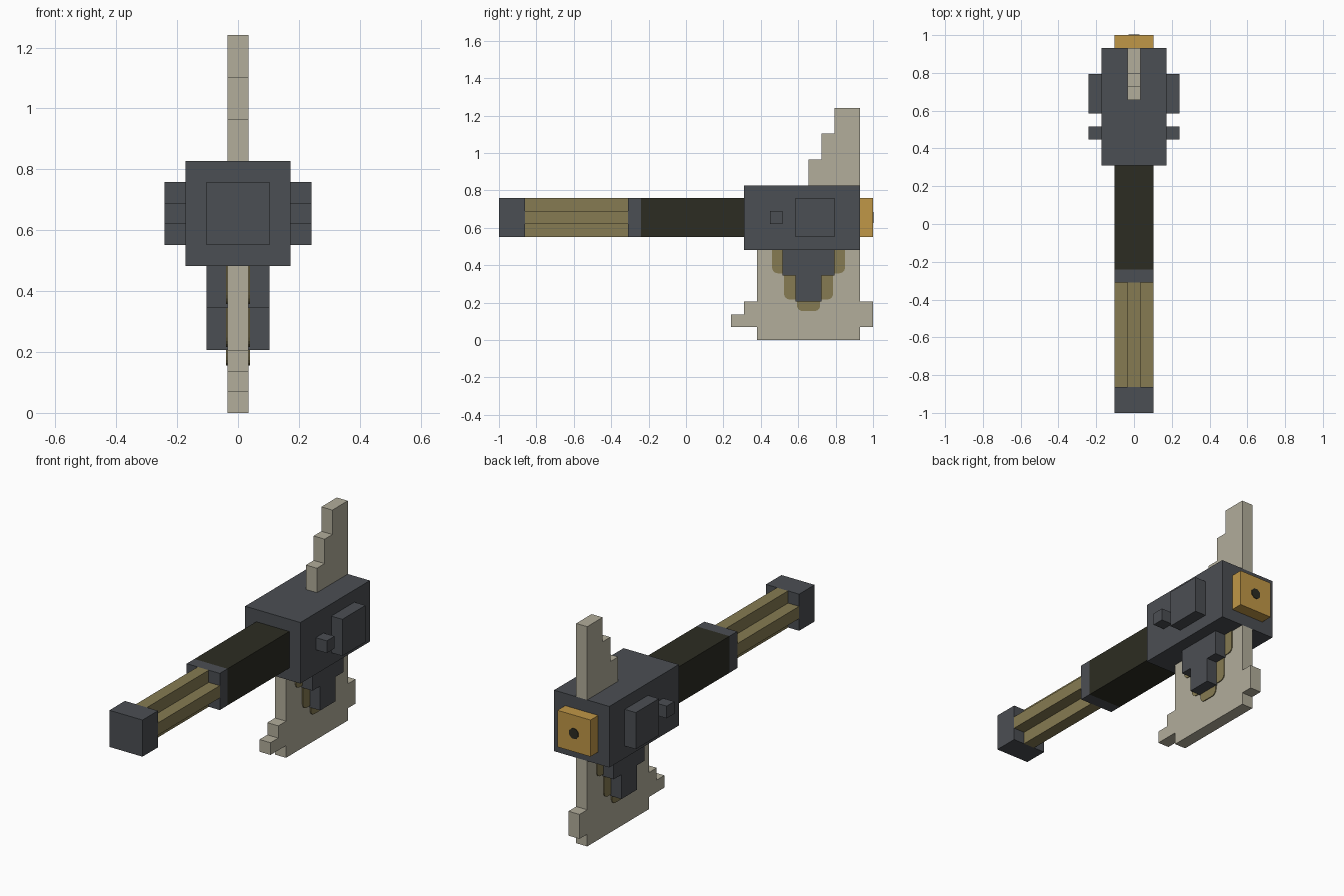
import bpy, bmesh, math
from mathutils import Matrix

if "Cube" in bpy.data.objects:
    bpy.data.objects.remove(bpy.data.objects["Cube"])

U = 2 / 29          # block size the whole design is built on


def srgb(*c):
    return [((v / 255 + 0.055) / 1.055) ** 2.4 for v in c] + [1.0]


def material(name, *c):
    m = bpy.data.materials.new(name)
    m.diffuse_color = srgb(*c)
    m.use_nodes = True
    m.node_tree.nodes["Principled BSDF"].inputs["Base Color"].default_value = m.diffuse_color
    return m


STEEL = material("steel grey", 75, 78, 83)
DARK = material("dark grip", 44, 44, 34)
BRASS = material("dull brass", 134, 123, 82)
BONE = material("bone grey", 178, 173, 155)
GOLD = material("gold", 192, 151, 71)


def finish(name, bm, mat):
    bmesh.ops.recalc_face_normals(bm, faces=bm.faces)
    me = bpy.data.meshes.new(name)
    bm.to_mesh(me)
    bm.free()
    me.materials.append(mat)
    ob = bpy.data.objects.new(name, me)
    bpy.context.collection.objects.link(ob)
    return ob


def extrude(name, pts, direction, mat, corners=None, radius=0):
    """Extrude a flat outline; optionally round the listed corners."""
    bm = bmesh.new()
    vs = [bm.verts.new(p) for p in pts]
    f = bm.faces.new(vs)
    if corners:
        bmesh.ops.bevel(bm, geom=[vs[i] for i in corners], offset=radius,
                        segments=4, profile=0.5, affect='VERTICES')
        f = bm.faces[:][0]
    r = bmesh.ops.extrude_face_region(bm, geom=[f], use_keep_orig=True)
    new = [g for g in r["geom"] if isinstance(g, bmesh.types.BMVert)]
    bmesh.ops.translate(bm, verts=new, vec=direction)
    return finish(name, bm, mat)


def box(name, x, y, z, mat):
    """Box from ranges given in blocks, y counted from the muzzle."""
    pts = [(a * U, y[0] * U - 1, b * U) for a, b in
           ((x[0], z[0]), (x[1], z[0]), (x[1], z[1]), (x[0], z[1]))]
    return extrude(name, pts, (0, (y[1] - y[0]) * U, 0), mat)


def slab(name, yz, x0, x1, mat):
    """Side profile in blocks, extruded across x."""
    pts = [(x0 * U, y * U - 1, z * U) for y, z in yz]
    return extrude(name, pts, ((x1 - x0) * U, 0, 0), mat)


# Barrel and body along y
box("muzzle_block", (-1.5, 1.5), (0, 2), (8, 11), STEEL)
box("barrel_collar", (-1.5, 1.5), (10, 11), (8, 11), STEEL)
box("barrel_sleeve", (-1.5, 1.5), (11, 19), (8, 11), DARK)
box("body", (-2.5, 2.5), (19, 28), (7, 12), STEEL)
box("end_cap", (-1.5, 1.5), (28, 29), (8, 11), GOLD)

# Cross-shaped rod between muzzle and collar
quarter = [(1.5, -.5), (1.5, .5), (.5, .5)]
cross = []
for k in range(4):
    c, s = round(math.cos(k * math.pi / 2)), round(math.sin(k * math.pi / 2))
    cross += [((a * c - b * s) * U, 2 * U - 1, (a * s + b * c + 9.5) * U) for a, b in quarter]
extrude("barrel_rod", cross, (0, 8 * U, 0), BRASS)

# Dark hole on the end cap
hole = [(0.031 * math.cos(math.radians(45 * i + 22.5)), 1.0,
         9.5 * U + 0.031 * math.sin(math.radians(45 * i + 22.5))) for i in range(8)]
extrude("cap_hole", hole, (0, 0.003, 0), DARK)

# Stepped sight fin above, stepped handle plate below
slab("upper_fin", [(24, 12), (28, 12), (28, 18), (26, 18), (26, 16),
                   (25, 16), (25, 14), (24, 14)], -.5, .5, BONE)
slab("handle_plate", [(20, 0), (28, 0), (28, 1), (29, 1), (29, 3), (28, 3), (28, 7),
                      (20, 7), (20, 3), (19, 3), (19, 2), (18, 2), (18, 1), (20, 1)],
     -.5, .5, BONE)

# Parts repeated on both sides
for side, s in (("right", 1), ("left", -1)):
    lo, hi = sorted((2.5 * s, 3.5 * s))
    box(side + "_side_panel", (lo, hi), (23, 26), (8, 11), STEEL)
    box(side + "_side_button", (lo, hi), (21, 22), (9, 10), STEEL)
    slab(side + "_bracket", [(22, 7), (22, 5), (23, 5), (23, 3), (25, 3), (25, 5),
                             (26, 5), (26, 7)], .5 * s, 1.5 * s, STEEL)
    # Rounded brass inlay behind the bracket
    half = [(0.195, 7 * U), (0.195, 0.357), (0.131, 0.357), (0.131, 0.217),
            (0.062, 0.217), (0.062, 0.155)]
    yz = [(-a, b) for a, b in half] + half[::-1]
    extrude(side + "_inlay", [(.5 * U * s, 24 * U - 1 + a, b) for a, b in yz],
            (0.005 * s, 0, 0), BRASS, corners=(1, 3, 5, 6, 8, 10), radius=0.03)
